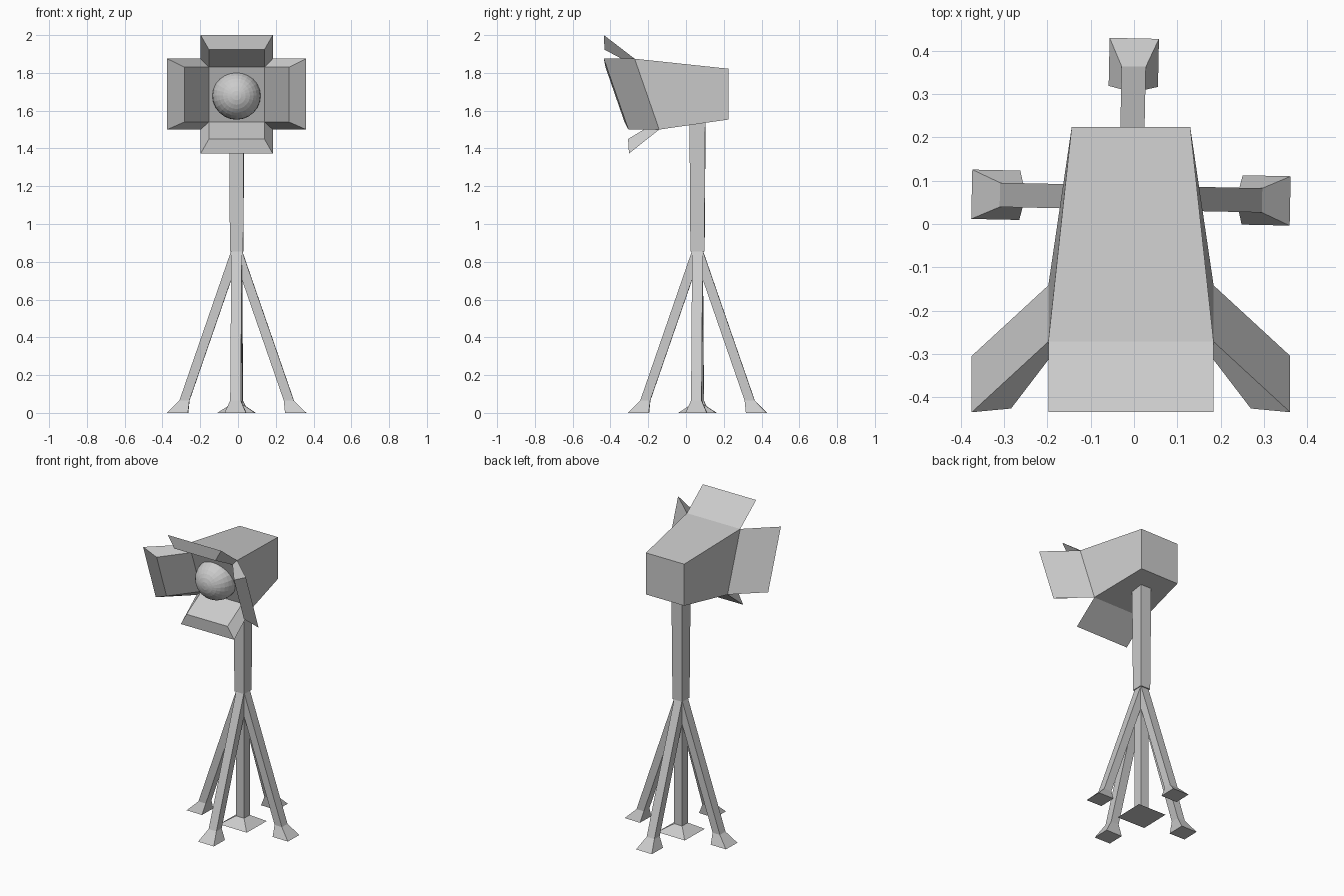
import bpy, bmesh, math
from mathutils import Vector, Matrix

if "Cube" in bpy.data.objects:
    bpy.data.objects.remove(bpy.data.objects["Cube"])

CX, CY = -0.007, 0.061        # axis of the stand


def make_object(name, verts, faces):
    bm = bmesh.new()
    vs = [bm.verts.new(v) for v in verts]
    for f in faces:
        bm.faces.new([vs[i] for i in f])
    bmesh.ops.recalc_face_normals(bm, faces=bm.faces)
    mesh = bpy.data.meshes.new(name)
    bm.to_mesh(mesh)
    bm.free()
    ob = bpy.data.objects.new(name, mesh)
    bpy.context.collection.objects.link(ob)
    return ob


def loft(name, sections, angle=0.0):
    """Rectangular sections (r0, r1, half_width, z) joined, turned about the stand axis."""
    turn = Matrix.Translation((CX, CY, 0)) @ Matrix.Rotation(angle, 4, 'Z')
    verts, faces = [], []
    for r0, r1, w, z in sections:
        verts += [turn @ Vector(p) for p in ((r0, -w, z), (r1, -w, z), (r1, w, z), (r0, w, z))]
    for s in range(len(sections) - 1):
        a = s * 4
        faces += [(a + i, a + (i + 1) % 4, a + 4 + (i + 1) % 4, a + 4 + i) for i in range(4)]
    n = len(verts)
    faces += [(3, 2, 1, 0), (n - 4, n - 3, n - 2, n - 1)]
    return make_object(name, verts, faces)


# Stand: splayed legs, centre leg and upper pole
tilt = math.radians(-1.2)
for i, side in enumerate(("right", "back", "left", "front")):
    loft(side + "_leg", [(0.257, 0.368, 0.057, 0), (0.25, 0.303, 0.028, 0.065),
                         (-0.025, 0.028, 0.028, 0.86)], tilt + i * math.pi / 2)
loft("centre_leg", [(-0.1, 0.1, 0.1, 0), (-0.029, 0.029, 0.029, 0.047),
                    (-0.029, 0.029, 0.029, 0.86)], tilt)
loft("pole", [(-0.035, 0.035, 0.037, 0.855), (-0.039, 0.039, 0.042, 1.55)], tilt)


# Lamp housing with four flaps growing from the rim of its slanted front
def front_y(z):
    return -0.272 + 0.347 * (1.875 - z)


def rim(half, z0, z1):
    return [(CX + sx * half, front_y(z), z)
            for sx, z in ((-1, z0), (1, z0), (1, z1), (-1, z1))]


back = [(CX + sx * 0.137, 0.224, z) for sx, z in ((-1, 1.553), (1, 1.553), (1, 1.822), (-1, 1.822))]
outer = rim(0.191, 1.50, 1.875)
inner = rim(0.147, 1.54, 1.83)
verts = back + outer + inner
faces = [(0, 1, 2, 3), (8, 9, 10, 11)]
faces += [(i, (i + 1) % 4, 4 + (i + 1) % 4, 4 + i) for i in range(4)]

# Offsets of each flap's outer and inner tip edges: bottom, right, top, left
tips = [((0, -0.16, -0.127), (0, -0.151, -0.09)),
        ((0.177, -0.163, 0), (0.13, -0.17, 0)),
        ((0, -0.163, 0.125), (0, -0.175, 0.093)),
        ((-0.177, -0.163, 0), (-0.13, -0.17, 0))]
for i, (d_out, d_in) in enumerate(tips):
    j = (i + 1) % 4
    n = len(verts)
    verts += [Vector(outer[k]) + Vector(d_out) for k in (i, j)]
    verts += [Vector(inner[k]) + Vector(d_in) for k in (j, i)]
    base = (4 + i, 4 + j, 8 + j, 8 + i)
    faces += [(base[k], base[(k + 1) % 4], n + (k + 1) % 4, n + k) for k in range(4)]
    faces.append((n, n + 1, n + 2, n + 3))
make_object("lamp_housing", verts, faces)

# Round bulb set halfway into the front
bpy.ops.mesh.primitive_uv_sphere_add(segments=24, ring_count=16, radius=0.128,
                                     location=(CX - 0.001, front_y(1.68), 1.68),
                                     rotation=(math.radians(90), 0, 0))
bpy.context.object.name = "bulb"
